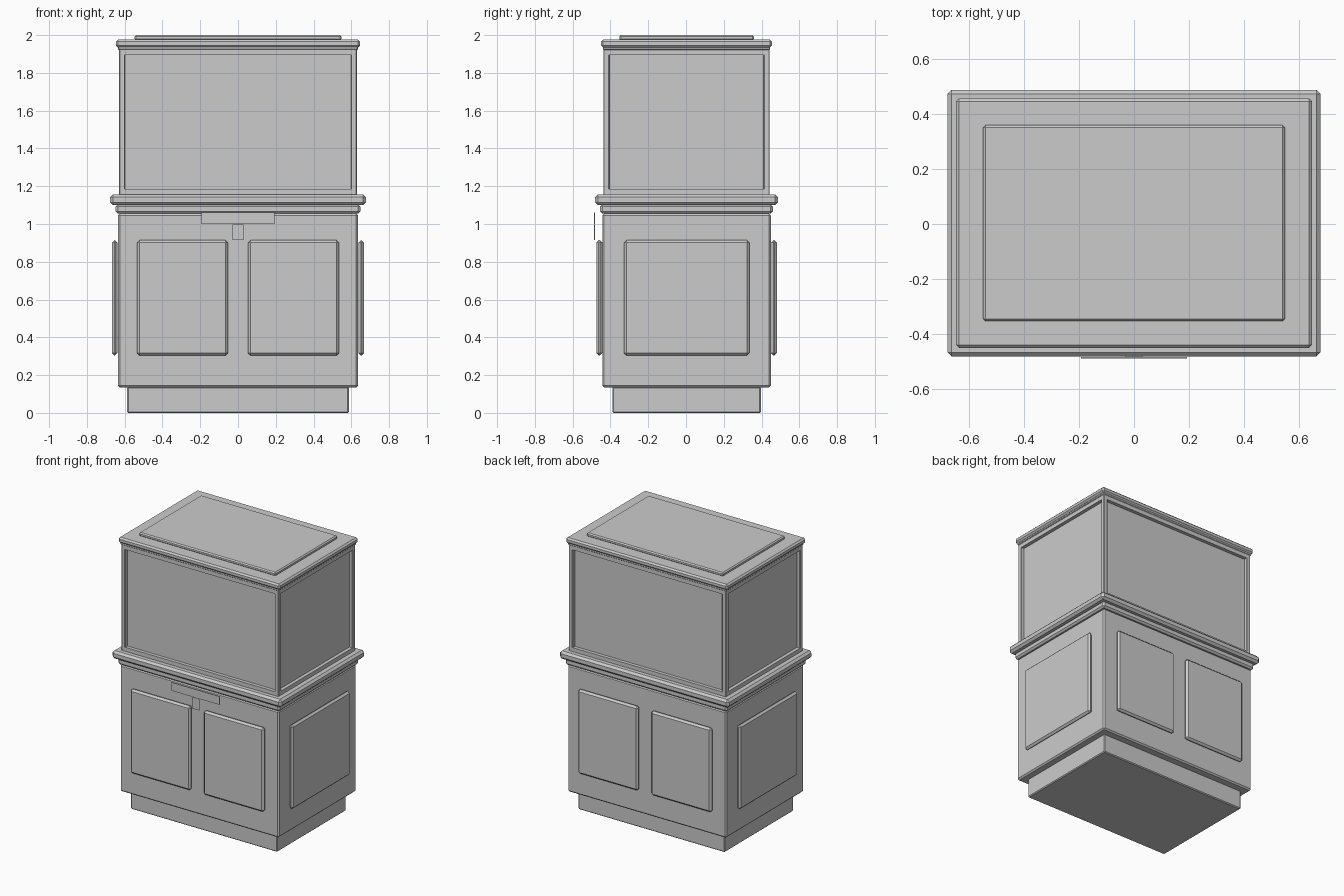
import bpy

if "Cube" in bpy.data.objects:
    bpy.data.objects.remove(bpy.data.objects["Cube"])

CY = 0.003  # the thin front plates shift the cabinet slightly back


def box(name, x, y, z, bevel=0.0):
    """Box from (min, max) ranges with an optional chamfer."""
    bpy.ops.mesh.primitive_cube_add(
        size=1, location=[(a + b) / 2 for a, b in (x, y, z)])
    ob = bpy.context.object
    ob.name = name
    ob.scale = [b - a for a, b in (x, y, z)]
    bpy.ops.object.transform_apply(location=False, rotation=False, scale=True)
    if bevel:
        m = ob.modifiers.new("chamfer", 'BEVEL')
        m.width = bevel
        m.segments = 1
    return ob


def tier(name, hx, hy, z0, z1, bevel):
    """Centred slab given by half sizes and heights."""
    return box(name, (-hx, hx), (CY - hy, CY + hy), (z0, z1), bevel)


# Stacked cabinet: plinth, body, mouldings, cornice, lid
tier("plinth", 0.587, 0.393, 0.0, 0.138, 0.006)
tier("lower_body", 0.636, 0.446, 0.135, 1.055, 0.01)
tier("waist_moulding_lower", 0.648, 0.457, 1.055, 1.105, 0.012)
tier("waist_moulding_upper", 0.678, 0.484, 1.10, 1.157, 0.015)
tier("cornice_lower", 0.635, 0.443, 1.922, 1.943, 0.004)
tier("cornice_upper", 0.647, 0.453, 1.935, 1.976, 0.011)
tier("top_panel", 0.548, 0.356, 1.972, 2.0, 0.008)

# Display case: recessed core with corner posts and rails
HX, HY, W = 0.63, 0.44, 0.032
tier("case_core", 0.605, 0.415, 1.15, 1.93, 0)
for sx, nx in ((-1, "left"), (1, "right")):
    xs = sorted((sx * HX, sx * (HX - W)))
    for sy, ny in ((-1, "front"), (1, "back")):
        ys = sorted((CY + sy * HY, CY + sy * (HY - W)))
        box(f"{ny}_{nx}_post", xs, ys, (1.15, 1.93), 0.004)
for z, nz in (((1.15, 1.186), "lower"), ((1.894, 1.93), "upper")):
    for s, nx, ny in ((-1, "left", "front"), (1, "right", "back")):
        xs = sorted((s * HX, s * (HX - W)))
        ys = sorted((CY + s * HY, CY + s * (HY - W)))
        box(f"{nx}_{nz}_rail", xs, (CY - HY + W - 0.004, CY + HY - W + 0.004), z)
        box(f"{ny}_{nz}_rail", (-HX + W - 0.004, HX - W + 0.004), ys, z)

# Raised panels: two front, two back, one per side
PZ = (0.304, 0.914)
for s, nx, ny in ((-1, "left", "front"), (1, "right", "back")):
    xs = sorted((s * 0.638, s * 0.668))
    box(f"{nx}_side_panel", xs, (CY - 0.332, CY + 0.332), PZ, 0.013)
    ys = sorted((CY + s * 0.446, CY + s * 0.478))
    for t, nt in ((-1, "left"), (1, "right")):
        px = sorted((t * 0.052, t * 0.535))
        box(f"{ny}_{nt}_panel", px, ys, PZ, 0.013)

# Thin nameplate and lock plate at the front
box("front_plate", (-0.192, 0.192), (-0.488, -0.483), (1.0, 1.06))
box("lock_plate", (-0.03, 0.03), (-0.486, -0.481), (0.915, 0.997))
